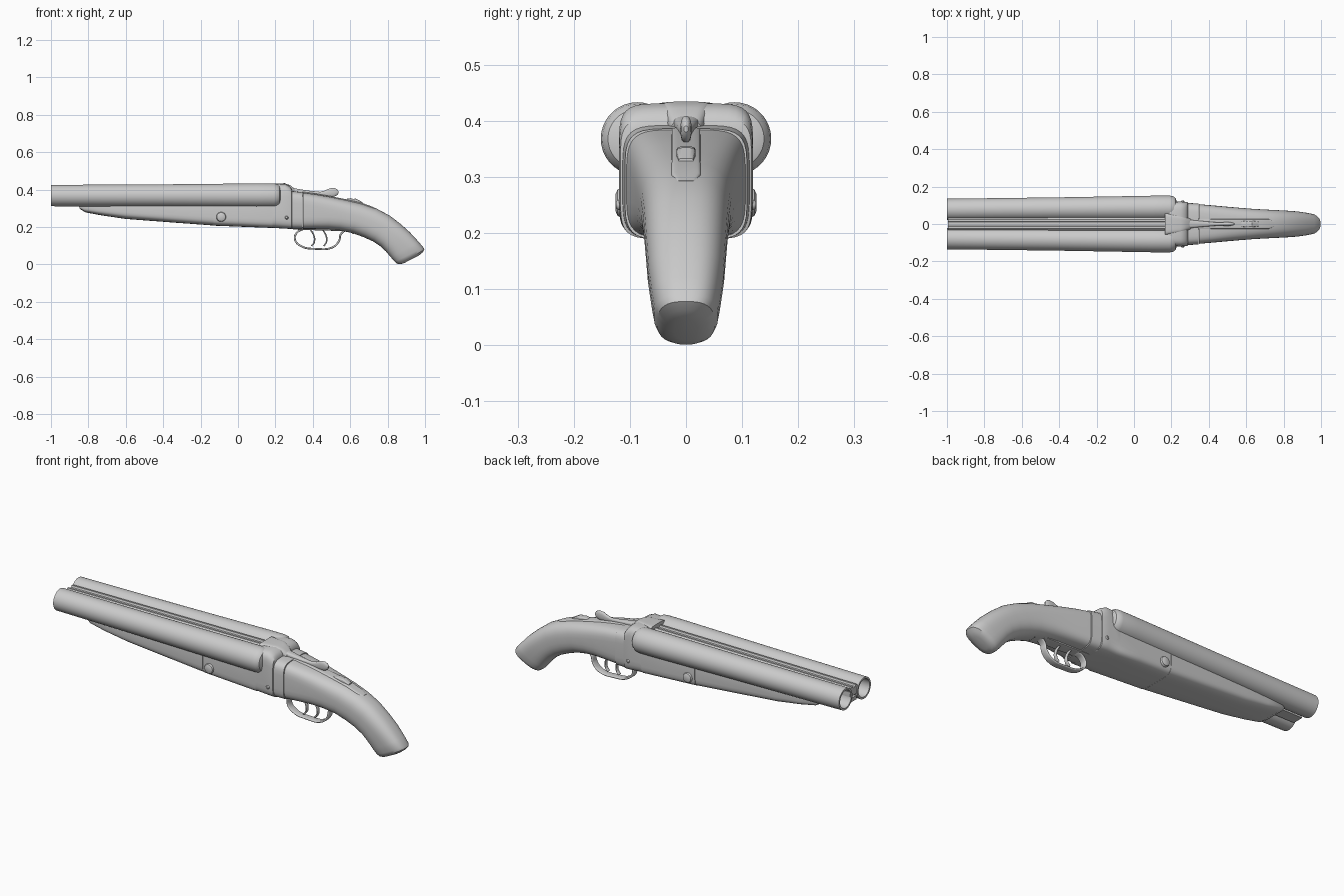
import bpy, bmesh, math


def finish(name, bm, angle=35):
    bmesh.ops.recalc_face_normals(bm, faces=bm.faces)
    me = bpy.data.meshes.new(name)
    bm.to_mesh(me)
    bm.free()
    ob = bpy.data.objects.new(name, me)
    bpy.context.collection.objects.link(ob)
    smooth(ob, angle)
    return ob


def smooth(ob, angle=35):
    bpy.ops.object.select_all(action='DESELECT')
    ob.select_set(True)
    bpy.context.view_layer.objects.active = ob
    bpy.ops.object.shade_smooth_by_angle(angle=math.radians(angle))


def skin(name, rings, caps=True, closed=False, angle=35):
    bm = bmesh.new()
    vs = [[bm.verts.new(p) for p in r] for r in rings]
    n = len(vs[0])
    pairs = list(zip(vs, vs[1:])) + ([(vs[-1], vs[0])] if closed else [])
    for a, b in pairs:
        for i in range(n):
            j = (i + 1) % n
            bm.faces.new((a[i], a[j], b[j], b[i]))
    if caps:
        bm.faces.new(vs[0])
        bm.faces.new(vs[-1])
    return finish(name, bm, angle)


def loft(name, stations, n=36, angle=35):
    """Superellipse sections: (top x, top z, bottom x, bottom z, half width, power)."""
    rings = []
    for xt, zt, xb, zb, w, p in stations:
        ring = []
        for i in range(n):
            a = 2 * math.pi * (i + .5) / n
            c, s = math.cos(a), math.sin(a)
            u = math.copysign(abs(c) ** (2 / p), c)
            v = math.copysign(abs(s) ** (2 / p), s) / 2 + .5
            ring.append((xb + (xt - xb) * v, w * u, zb + (zt - zb) * v))
        rings.append(ring)
    return skin(name, rings, angle=angle)


def strip(name, pts, half_width, thick, closed=False):
    """Flat band following a path in the side plane."""
    cu = bpy.data.curves.new(name, 'CURVE')
    cu.dimensions = '2D'
    cu.fill_mode = 'NONE'
    cu.extrude, cu.bevel_depth, cu.bevel_resolution = half_width, thick, 2
    sp = cu.splines.new('BEZIER')
    sp.bezier_points.add(len(pts) - 1)
    for b, (x, z) in zip(sp.bezier_points, pts):
        b.co = (x, z, 0)
        b.handle_left_type = b.handle_right_type = 'AUTO'
    sp.resolution_u = 6
    ob = bpy.data.objects.new(name, cu)
    bpy.context.collection.objects.link(ob)
    ob.rotation_euler = (math.pi / 2, 0, 0)
    bpy.ops.object.select_all(action='DESELECT')
    ob.select_set(True)
    bpy.context.view_layer.objects.active = ob
    bpy.ops.object.convert(target='MESH')
    smooth(bpy.context.object)


# Barrels: hollow at the muzzle, rounded at the breech
barrel = [(-.6, .001), (-.6, .047), (-1, .047), (-1, .057), (-.4, .060), (.1, .065), (.19, .065),
          (.208, .062), (.222, .052), (.228, .035), (.228, .001)]
for side, label in ((-1, "near"), (1, "far")):
    rings = []
    for x, r in barrel:
        cy = side * (.078 + (x + 1) / 1.2 * .009)
        rings.append([(x, cy + r * math.cos(a), .368 + r * math.sin(a))
                      for a in (2 * math.pi * i / 36 for i in range(36))])
    skin("barrel_" + label, rings)

# Ribs between the barrels, the upper one with a shallow channel
top_rib = [(-.034, .36), (.034, .36), (.034, .398), (.024, .409), (.014, .409),
           (.010, .400), (-.010, .400), (-.014, .409), (-.024, .409), (-.034, .398)]
skin("top_rib", [[(x, y, z + d) for y, z in top_rib] for x, d in ((-.995, 0), (.2, .008))], angle=20)
low_rib = [(-.03, .325), (.03, .325), (.03, .345), (-.03, .345)]
skin("lower_rib", [[(x, y, z) for y, z in low_rib] for x in (-.99, .1)])

# Forend under the barrels
loft("forend", [
    (-.855, .325, -.845, .296, .070, 4), (-.84, .335, -.815, .278, .082, 4),
    (-.75, .34, -.73, .262, .090, 4), (-.60, .345, -.60, .243, .097, 4),
    (-.35, .35, -.35, .224, .105, 4.5), (-.132, .352, -.132, .208, .111, 5)])

# Receiver: low table under the barrels, standing breech at the rear
loft("receiver", [
    (-.130, .352, -.130, .207, .112, 5), (.05, .358, .05, .200, .116, 5.5),
    (.18, .365, .18, .195, .119, 6), (.19, .428, .19, .195, .119, 6),
    (.25, .431, .25, .191, .120, 6), (.275, .420, .275, .190, .119, 6),
    (.287, .405, .287, .189, .117, 6), (.289, .392, .289, .189, .113, 5),
    (.345, .386, .345, .188, .109, 5)])

# Bridge over the breech and its tapered boss
loft("breech_bridge", [
    (.165, .433, .165, .36, .060, 6), (.25, .434, .25, .36, .045, 6),
    (.28, .423, .28, .36, .036, 4), (.305, .402, .305, .36, .026, 3)])

# Curved pistol-style stock
loft("stock", [
    (.347, .384, .347, .190, .106, 4.5), (.42, .374, .41, .190, .100, 4),
    (.50, .360, .48, .188, .093, 3.4), (.58, .343, .54, .182, .087, 3),
    (.66, .325, .61, .168, .081, 2.7), (.74, .298, .67, .146, .077, 2.6),
    (.81, .262, .72, .124, .074, 2.6), (.87, .216, .76, .098, .071, 2.6),
    (.92, .171, .79, .070, .068, 2.7), (.965, .122, .818, .037, .062, 2.8),
    (.992, .090, .838, .014, .057, 2.8), (.997, .078, .852, .003, .051, 2.7),
    (.985, .062, .868, .001, .038, 2.5), (.965, .046, .89, .008, .020, 2.3)])

# Tang plate set in the top of the stock
tang = [(.345, .388), (.42, .378), (.50, .364), (.58, .348), (.66, .330), (.72, .308), (.75, .294)]
loft("tang_plate", [(x, z, x, z - .025, .026 if i < 6 else .016, 6)
                    for i, (x, z) in enumerate(tang)], n=20)

# Sliding safety catch
loft("safety_catch", [
    (.575, .350, .575, .335, .014, 5), (.600, .354, .597, .330, .017, 5),
    (.615, .350, .612, .330, .017, 5), (.630, .352, .628, .325, .017, 5),
    (.665, .333, .665, .320, .013, 5)], n=20)

# Top lever with thumb knob
loft("top_lever", [
    (.275, .412, .275, .380, .026, 3), (.32, .404, .32, .376, .020, 3),
    (.38, .394, .38, .370, .014, 3), (.44, .388, .44, .365, .009, 3),
    (.465, .395, .47, .362, .009, 2.5), (.49, .407, .495, .359, .010, 2.3),
    (.515, .409, .515, .362, .010, 2.3), (.53, .401, .53, .370, .008, 2.3),
    (.537, .391, .537, .380, .004, 2)], n=20)

# Trigger guard, its base plate and two triggers
strip("trigger_guard", [(.35, .190), (.315, .170), (.304, .135), (.335, .099), (.42, .083),
                        (.505, .091), (.540, .125), (.552, .165), (.585, .182), (.62, .166)], .014, .005)
loft("trigger_plate", [(.295, .20, .295, .186, .03, 6), (.56, .20, .56, .178, .03, 6)], n=20)
for name, x in (("front_trigger", .385), ("rear_trigger", .45)):
    strip(name, [(x, .19), (x + .022, .150), (x + .022, .118), (x + .008, .098)], .006, .004)

# Hinge pin through the receiver, and small screws behind it
for name, px, pz, r, h in (("hinge_pin", -.09, .254, .026, .122), ("side_screw", .26, .25, .010, .121)):
    rings = []
    for y, k in ((-h - .004, .55), (-h, .9), (-h + .005, 1), (h - .005, 1), (h, .9), (h + .004, .55)):
        rings.append([(px + r * k * math.cos(a), y, pz + r * k * math.sin(a))
                      for a in (2 * math.pi * i / 20 for i in range(20))])
    skin(name, rings)
